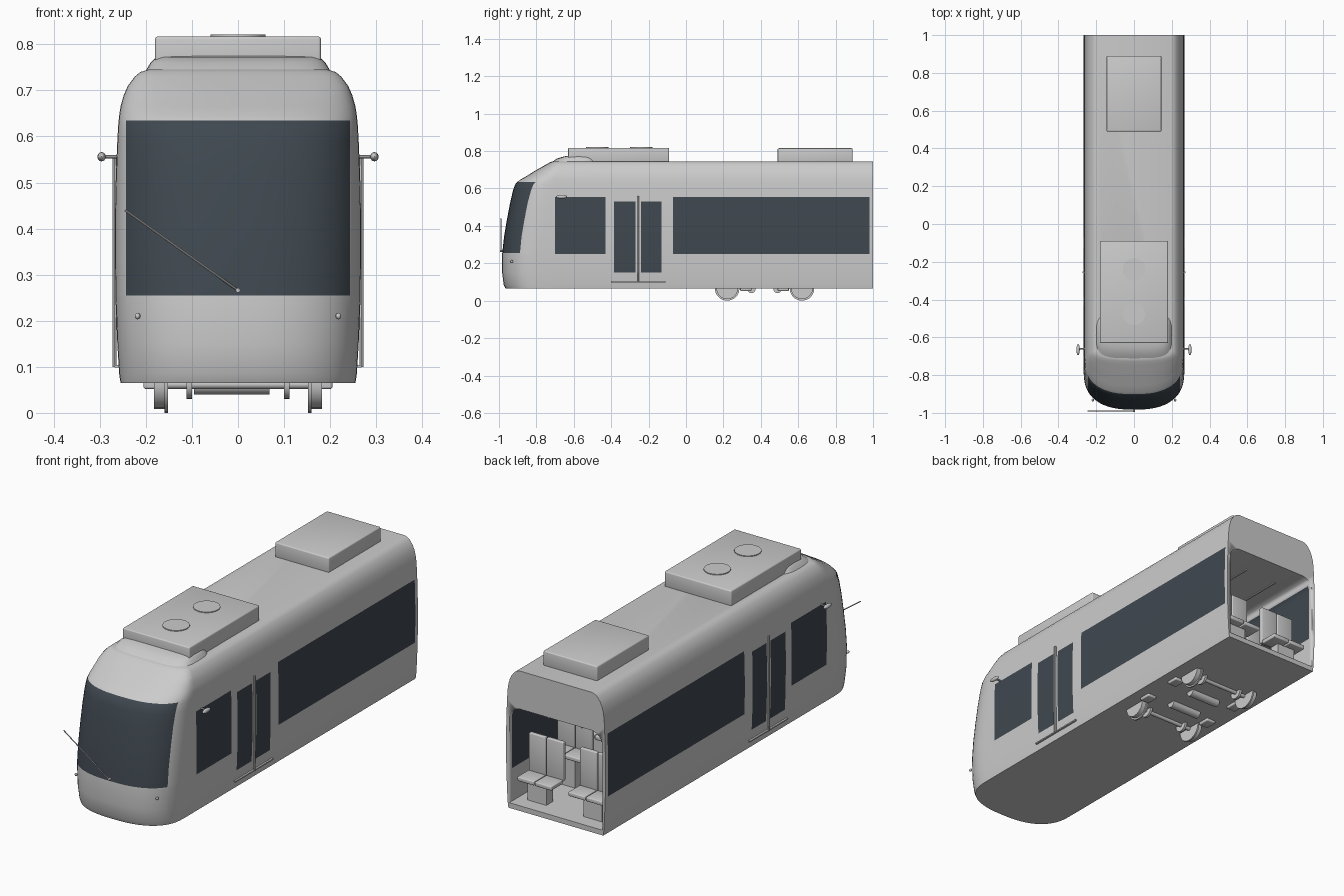
import bpy, bmesh, math
from mathutils import Vector, Matrix

cube = bpy.data.objects.get("Cube")
if cube:
    bpy.data.objects.remove(cube, do_unlink=True)


def material(name, rgb):
    m = bpy.data.materials.new(name)
    m.use_nodes = True
    m.diffuse_color = (*rgb, 1)
    m.node_tree.nodes["Principled BSDF"].inputs["Base Color"].default_value = (*rgb, 1)
    return m


GREY = material("light grey", (0.6, 0.6, 0.6))
GLASS = material("dark glass", (0.05, 0.065, 0.08))


def finish(name, bm, angle=35, mats=(GREY,)):
    bmesh.ops.recalc_face_normals(bm, faces=bm.faces)
    mesh = bpy.data.meshes.new(name)
    bm.to_mesh(mesh)
    bm.free()
    for m in mats:
        mesh.materials.append(m)
    ob = bpy.data.objects.new(name, mesh)
    bpy.context.collection.objects.link(ob)
    bpy.ops.object.select_all(action='DESELECT')
    bpy.context.view_layer.objects.active = ob
    ob.select_set(True)
    bpy.ops.object.shade_smooth_by_angle(angle=math.radians(angle))
    return ob


def box(name, x, y, z, bevel=0.0):
    """Box from (min, max) pairs."""
    bm = bmesh.new()
    bmesh.ops.create_cube(bm, size=1)
    for v in bm.verts:
        v.co = [(a + b) / 2 + c * (b - a) for (a, b), c in zip((x, y, z), v.co)]
    if bevel:
        bmesh.ops.bevel(bm, geom=bm.edges[:], offset=bevel, segments=3, affect='EDGES', profile=0.5)
    return finish(name, bm)


def rod(name, a, b, r, r2=None, sides=20):
    a, b = Vector(a), Vector(b)
    bm = bmesh.new()
    turn = (b - a).to_track_quat('Z', 'Y').to_matrix().to_4x4()
    bmesh.ops.create_cone(bm, cap_ends=True, segments=sides, radius1=r, radius2=r if r2 is None else r2,
                          depth=(b - a).length, matrix=Matrix.Translation((a + b) / 2) @ turn)
    return finish(name, bm)


def ball(name, centre, size):
    bm = bmesh.new()
    bmesh.ops.create_uvsphere(bm, u_segments=16, v_segments=10, radius=1,
                              matrix=Matrix.Translation(centre) @ Matrix.Diagonal((*size, 1)))
    return finish(name, bm, 60)


def loft(bm, rings):
    rows = [[bm.verts.new(p) for p in ring] for ring in rings]
    n = len(rows[0])
    for lo, hi in zip(rows, rows[1:]):
        for i in range(n):
            bm.faces.new((lo[i], lo[(i + 1) % n], hi[(i + 1) % n], hi[i]))
    bm.faces.new(rows[0])
    bm.faces.new(rows[-1])


def power(c, n):
    return math.copysign(abs(c) ** (2 / n), c)


# Body shell: height, half width, nose y, depth of the rounded nose
levels = [(.065, .255, -.965, .19), (.085, .258, -.975, .2), (.15, .262, -.983, .2), (.25, .266, -.983, .2),
          (.34, .267, -.973, .2), (.43, .267, -.958, .2), (.52, .265, -.941, .195), (.59, .262, -.925, .19),
          (.625, .26, -.912, .185), (.645, .258, -.89, .175), (.665, .255, -.855, .16), (.69, .248, -.815, .13),
          (.71, .239, -.78, .1), (.73, .224, -.745, .07), (.74, .212, -.727, .055), (.745, .195, -.715, .05)]


def outline(z, w, nose, d, steps=28):
    ring = [(w, 1, z)]
    for i in range(steps + 1):
        t = math.pi * i / steps
        ring.append((w * power(math.cos(t), 2.5), nose + d - d * power(max(math.sin(t), 0), 2.5), z))
    return ring + [(-w, 1, z)]


bm = bmesh.new()
loft(bm, [outline(*lv) for lv in levels])
body = finish("body", bm)

# Passenger space, open at the rear
bm = bmesh.new()
bmesh.ops.create_cube(bm, size=1, matrix=Matrix.Translation((0, .2, .325)) @ Matrix.Diagonal((.5, 1.9, .47, 1)))
top = [e for e in bm.edges if all(v.co.z > .5 for v in e.verts) and abs(e.verts[0].co.y - e.verts[1].co.y) > 1]
bmesh.ops.bevel(bm, geom=top, offset=.06, segments=6, affect='EDGES', profile=0.5)
cutter = finish("interior_cutter", bm)
cutter.hide_render = True
mod = body.modifiers.new("interior", 'BOOLEAN')
mod.object, mod.operation, mod.solver = cutter, 'DIFFERENCE', 'EXACT'
bpy.context.view_layer.objects.active = body
bpy.ops.object.modifier_apply(modifier=mod.name)
bpy.data.objects.remove(cutter, do_unlink=True)

# Windows cut into the shell: (y range, z range)
windows = [((-.7, -.43), (.25, .555)), ((-.385, -.27), (.15, .53)),
           ((-.24, -.13), (.15, .53)), ((-.07, .98), (.25, .555))]
SCREEN_X, SCREEN_Z = .243, (.255, .635)


def slice_faces(bm, test, axis, value):
    faces = [f for f in bm.faces if test(f)]
    geom = set(faces)
    for f in faces:
        geom.update(f.edges, f.verts)
    normal = [float(axis == k) for k in range(3)]
    bmesh.ops.bisect_plane(bm, geom=list(geom), dist=1e-5, plane_co=[value * n for n in normal], plane_no=normal)


def is_nose(f):
    return f.calc_center_median().y < -.8


def is_wall(f):
    c = f.calc_center_median()
    return abs(f.normal.x) > .8 and abs(c.x) > .2 and c.y > -.75


bm = bmesh.new()
bm.from_mesh(body.data)
for z in SCREEN_Z:
    slice_faces(bm, is_nose, 2, z)
for x in (-SCREEN_X, SCREEN_X):
    slice_faces(bm, is_nose, 0, x)
for yr, zr in windows:
    for axis, pair in ((1, yr), (2, zr)):
        for value in pair:
            slice_faces(bm, is_wall, axis, value)
bm.normal_update()
for f in bm.faces:
    c = f.calc_center_median()
    screen = is_nose(f) and abs(c.x) < SCREEN_X and SCREEN_Z[0] < c.z < SCREEN_Z[1]
    pane = is_wall(f) and any(a < c.y < b and lo < c.z < hi for (a, b), (lo, hi) in windows)
    f.material_index = int(screen or pane)
bm.to_mesh(body.data)
bm.free()
body.data.materials.append(GLASS)

# Roof equipment with its front fairing and fans
box("front_roof_unit", (-.18, .18), (-.63, -.09), (.74, .817), .006)
box("rear_roof_unit", (-.145, .145), (.49, .89), (.74, .815), .006)
for y in (-.24, -.475):
    rod("roof_fan", (0, y, .81), (0, y, .821), .06, sides=32)
bm = bmesh.new()
rings = []
for z, w, front, back in ((.735, .205, -.725, -.46), (.76, .19, -.69, -.475), (.772, .178, -.65, -.49), (.778, .16, -.6, -.5)):
    mid, half = (front + back) / 2, (back - front) / 2
    angles = [math.tau * i / 40 for i in range(40)]
    rings.append([(w * power(math.cos(t), 4), mid + half * power(math.sin(t), 4), z) for t in angles])
loft(bm, rings)
finish("roof_fairing", bm, 50)

# Wiper
rod("wiper", (-.245, -.99, .44), (0, -.99, .266), .0025, sides=8)
rod("wiper_pivot", (0, -.995, .266), (0, -.975, .266), .005, sides=12)

for s in (-1, 1):
    # Mirrors, nose lamps and door trim
    rod("mirror_arm", (s * .255, -.66, .556), (s * .295, -.66, .556), .004, sides=10)
    ball("mirror", (s * .296, -.665, .556), (.009, .03, .01))
    ball("nose_lamp", (s * .218, -.932, .21), (.006, .008, .007))
    rod("door_post", (s * .268, -.255, .1), (s * .268, -.255, .56), .005, sides=10)
    box("door_step", sorted((s * .255, s * .268)), (-.4, -.11), (.098, .104))

# Bogie
for y, inner in ((.22, .32), (.62, .52)):
    rod("axle", (-.16, y, .062), (.16, y, .062), .01)
    for s in (-1, 1):
        rod("wheel", (s * .158, y, .066), (s * .182, y, .066), .058)
        rod("wheel_flange", (s * .152, y, .066), (s * .16, y, .066), .066)
        rod("brake_disc", (s * .1, y, .064), (s * .112, y, .064), .034)
        box("suspension_pad", sorted((s * .155, s * .205)), (inner - .03, inner + .03), (.052, .075), .005)
    motor = .35 if y < .4 else .49
    rod("motor", (-.095, motor, .062), (.068, motor, .062), .022)

# Cabin seats and handrails
for row, (y, lift) in enumerate(((.88, 0), (.66, .05), (.42, .05), (.18, 0))):
    for s in (-1, 1):
        for k in (.09, .185):
            x = (s * k - .045, s * k + .045)
            box("seat_cushion", x, (y, y + .09), (.19 + lift, .21 + lift), .004)
            box("seat_back", x, (y - .02, y), (.2 + lift, .39 + lift), .004)
        box("seat_pedestal", sorted((s * .1, s * .2)), (y, y + .05), (.085, .19 + lift))
for s in (-1, 1):
    rod("handrail", (s * .09, -.5, .52), (s * .09, .93, .52), .005, sides=10)
